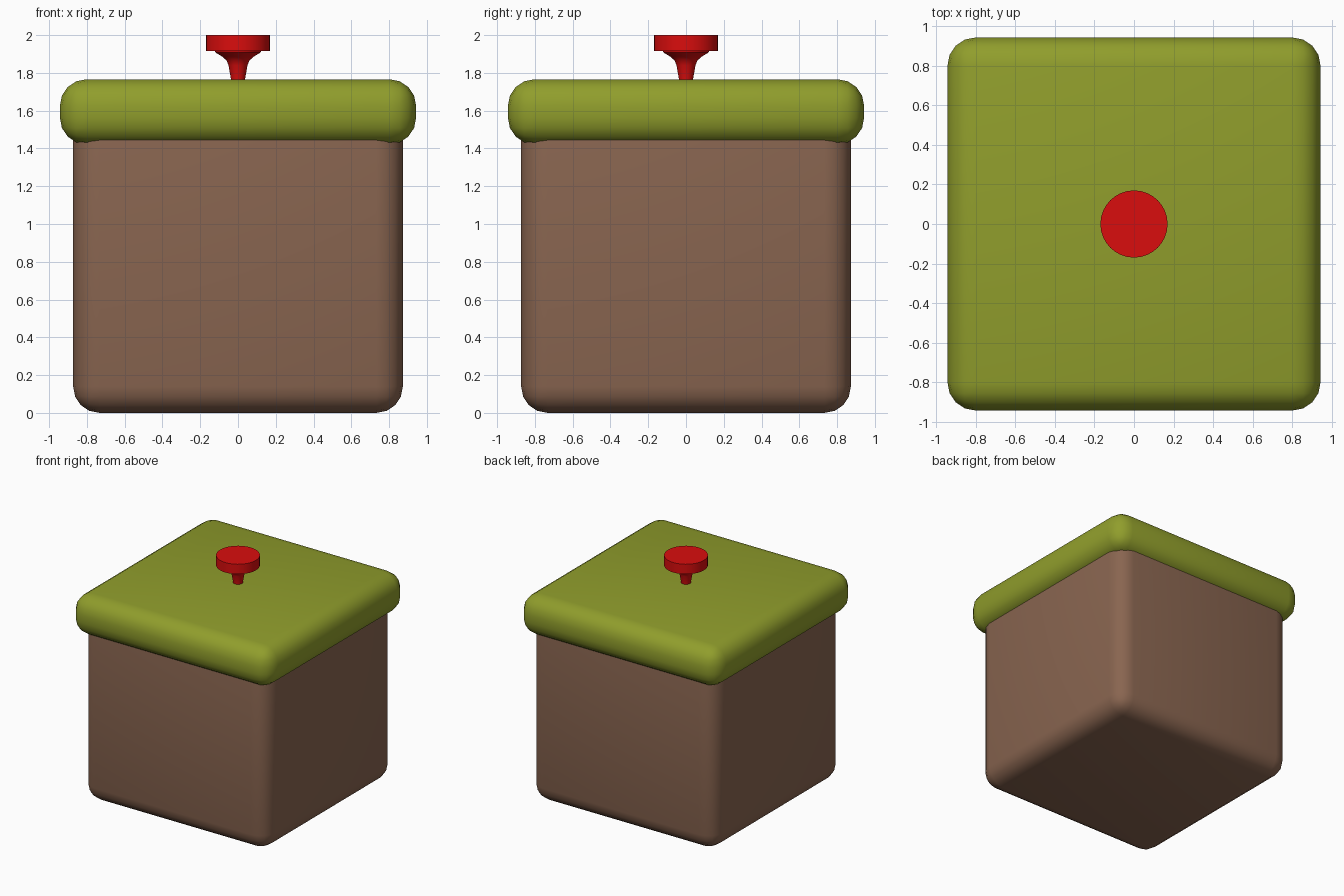
import bpy, bmesh, math

if "Cube" in bpy.data.objects:
    bpy.data.objects.remove(bpy.data.objects["Cube"])


def finish(name, bm, color, angle):
    mesh = bpy.data.meshes.new(name)
    bmesh.ops.recalc_face_normals(bm, faces=bm.faces)
    bm.to_mesh(mesh)
    bm.free()
    obj = bpy.data.objects.new(name, mesh)
    bpy.context.collection.objects.link(obj)
    mat = bpy.data.materials.new(name + "_colour")
    mat.diffuse_color = color
    mat.use_nodes = True
    mat.node_tree.nodes["Principled BSDF"].inputs["Base Color"].default_value = mat.diffuse_color
    mesh.materials.append(mat)
    bpy.ops.object.select_all(action='DESELECT')
    bpy.context.view_layer.objects.active = obj
    obj.select_set(True)
    bpy.ops.object.shade_smooth_by_angle(angle=math.radians(angle))
    return obj


def rounded_box(name, half, z0, z1, radius, color):
    bm = bmesh.new()
    bmesh.ops.create_cube(bm, size=1)
    for v in bm.verts:
        v.co.x *= 2 * half
        v.co.y *= 2 * half
        v.co.z = z1 if v.co.z > 0 else z0
    bmesh.ops.bevel(bm, geom=bm.edges[:], offset=radius, segments=4,
                    profile=0.5, affect='EDGES')
    return finish(name, bm, color, 60)


def lathe(name, profile, color, sides=32):
    bm = bmesh.new()
    verts = [bm.verts.new((r, 0, z)) for r, z in profile]
    edges = [bm.edges.new(pair) for pair in zip(verts, verts[1:])]
    bmesh.ops.spin(bm, geom=verts + edges, cent=(0, 0, 0), axis=(0, 0, 1),
                   angle=2 * math.pi, steps=sides)
    bmesh.ops.remove_doubles(bm, verts=bm.verts, dist=1e-4)
    return finish(name, bm, color, 40)


# Soil block and the wider grass slab that caps it
rounded_box("soil_block", 0.873, 0.0, 1.745, 0.14, (0.25, 0.13, 0.08, 1))
rounded_box("grass_cap", 0.943, 1.422, 1.766, 0.14, (0.28, 0.34, 0.025, 1))

# Flared stem with a flat round head
lathe("push_button", [(0, 1.74), (0.035, 1.74), (0.038, 1.77), (0.05, 1.84),
                      (0.06, 1.865), (0.08, 1.884), (0.12, 1.908),
                      (0.122, 1.915), (0.17, 1.915), (0.17, 2.0), (0, 2.0)],
      (0.7, 0.004, 0.004, 1))
